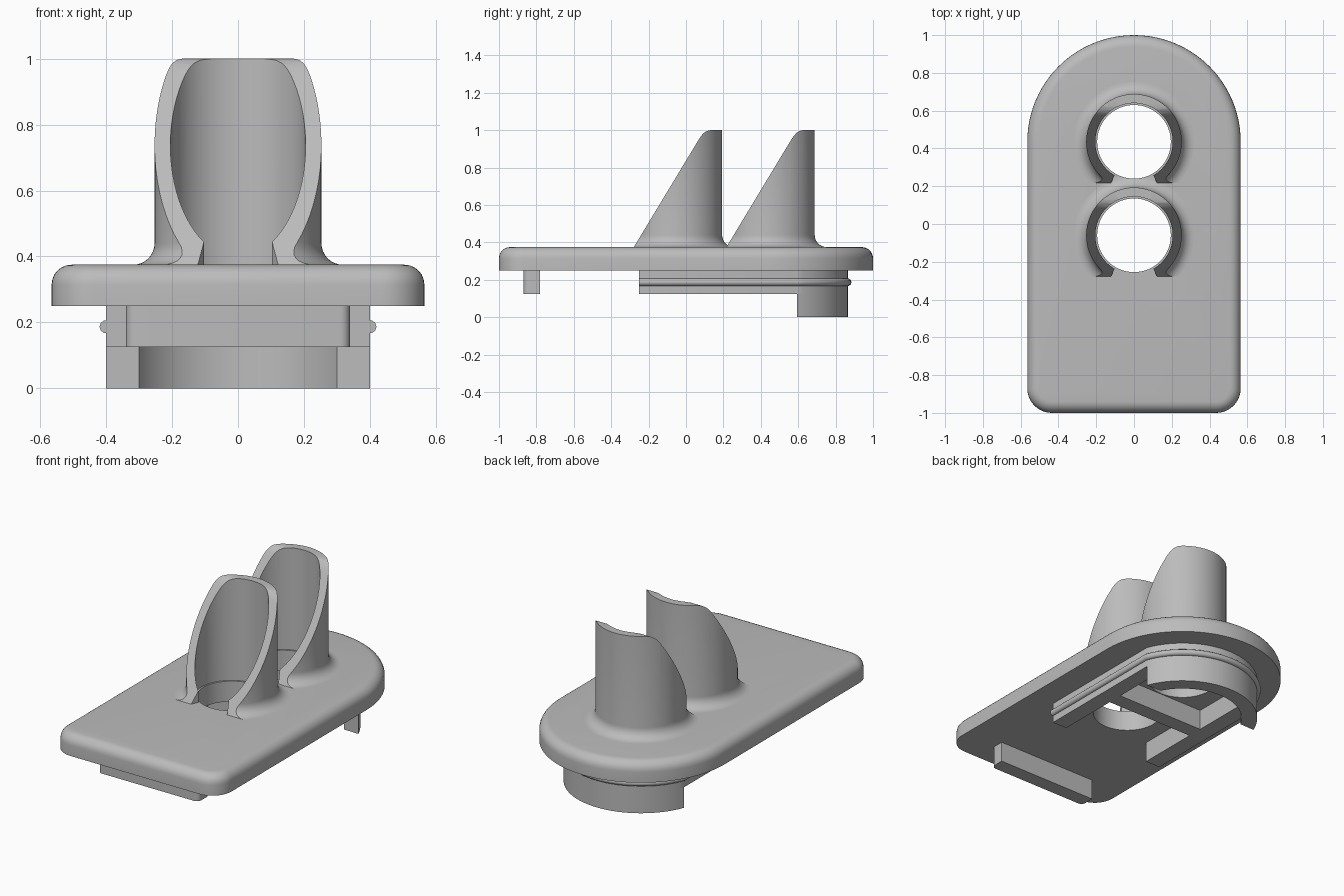
import bpy, bmesh, math
from mathutils import Vector

if "Cube" in bpy.data.objects:
    bpy.data.objects.remove(bpy.data.objects["Cube"], do_unlink=True)

grey = bpy.data.materials.new("plain grey")
grey.use_nodes = True
COLOUR = (0.5, 0.5, 0.5, 1)
grey.diffuse_color = COLOUR
grey.node_tree.nodes["Principled BSDF"].inputs["Base Color"].default_value = COLOUR

BACK_Y, FRONT_Y = 0.435, -0.06      # centres of the two holes
TOP, UNDER, RAIL_Z = 0.375, 0.25, 0.125


def add_object(name, bm):
    bmesh.ops.recalc_face_normals(bm, faces=bm.faces)
    mesh = bpy.data.meshes.new(name)
    bm.to_mesh(mesh)
    bm.free()
    mesh.materials.append(grey)
    obj = bpy.data.objects.new(name, mesh)
    bpy.context.collection.objects.link(obj)
    return obj


def prism(points, move):
    """Closed outline of 3D points, extruded by a vector."""
    bm = bmesh.new()
    face = bm.faces.new([bm.verts.new(p) for p in points])
    new = bmesh.ops.extrude_face_region(bm, geom=[face])["geom"]
    verts = [g for g in new if isinstance(g, bmesh.types.BMVert)]
    bmesh.ops.translate(bm, vec=Vector(move), verts=verts)
    bmesh.ops.recalc_face_normals(bm, faces=bm.faces)
    return bm


def slab(points, z0, z1):
    return prism([(x, y, z0) for x, y in points], (0, 0, z1 - z0))


def arc(cx, cy, r, a0, a1, n):
    angles = [math.radians(a0 + (a1 - a0) * i / n) for i in range(n + 1)]
    return [(cx + r * math.cos(a), cy + r * math.sin(a)) for a in angles]


def boolean(obj, cutter, operation):
    mod = obj.modifiers.new("cut", 'BOOLEAN')
    mod.operation, mod.solver, mod.object = operation, 'EXACT', cutter
    bpy.context.view_layer.objects.active = obj
    bpy.ops.object.modifier_apply(modifier=mod.name)
    bpy.data.objects.remove(cutter, do_unlink=True)


def smooth(obj, angle=30):
    bpy.ops.object.select_all(action='DESELECT')
    obj.select_set(True)
    bpy.context.view_layer.objects.active = obj
    bpy.ops.object.shade_smooth_by_angle(angle=math.radians(angle))


def hole_cutter(y):
    return add_object("hole_cutter", slab(arc(0, y, 0.195, 0, 354.375, 63), 0.2, 0.4))


# Base plate: round back, small front corners, softened top edge
W, C = 0.565, 0.13
outline = (arc(0, BACK_Y, W, 0, 180, 48)
           + arc(C - W, C - 1, C, 180, 270, 10)
           + arc(W - C, C - 1, C, 270, 360, 10))
bm = slab(outline, UNDER, TOP)
rim = [e for e in bm.edges if all(v.co.z > TOP - 0.001 for v in e.verts)]
bmesh.ops.bevel(bm, geom=rim, offset=0.06, segments=6, profile=0.5, affect='EDGES')
plate = add_object("base_plate", bm)
for y in (BACK_Y, FRONT_Y):
    boolean(plate, hole_cutter(y), 'DIFFERENCE')
smooth(plate)


# Upright half tubes: flared foot, slanted front, narrow slot at the base
def make_tube(name, cy):
    r_in, r_out, flare = 0.205, 0.253, 0.065
    foot = arc(r_out + flare, TOP + flare, flare, 270, 180, 8)
    profile = [(r_in, TOP - 0.01), (r_out + flare, TOP - 0.01)] + foot
    profile += [(r_out, 1), (r_in, 1)]
    bm = bmesh.new()
    verts = [bm.verts.new((r, 0, z)) for r, z in profile]
    edges = [bm.edges.new((a, b)) for a, b in zip(verts, verts[1:] + verts[:1])]
    bmesh.ops.spin(bm, geom=verts + edges, cent=(0, 0, 0), axis=(0, 0, 1),
                   angle=math.tau, steps=72)
    bmesh.ops.remove_doubles(bm, verts=bm.verts, dist=1e-5)
    bmesh.ops.translate(bm, vec=(0, cy, 0), verts=bm.verts)
    tube = add_object(name, bm)
    side = [(-0.231, 0.355), (0.125, 0.945), (0.14, 0.968), (0.155, 0.985),
            (0.172, 0.996), (0.19, 1.0), (0.4, 1.0), (0.4, 0.355)]
    keep = prism([(-0.5, cy + y, z) for y, z in side], (1, 0, 0))
    boolean(tube, add_object("slant_keeper", keep), 'INTERSECT')
    slot = [(-0.14, cy - 0.26), (0.14, cy - 0.26), (0.1, cy - 0.17), (-0.1, cy - 0.17)]
    boolean(tube, add_object("slot_cutter", slab(slot, 0.3, 1.1)), 'DIFFERENCE')
    return tube


front_tube = make_tube("front_tube", FRONT_Y)
boolean(front_tube, hole_cutter(BACK_Y), 'DIFFERENCE')
back_tube = make_tube("back_tube", BACK_Y)
for tube in (front_tube, back_tube):
    smooth(tube)


# Underside rail in a U shape, and the deeper curved skirt at its back
def rail_arc(half, r):
    a = math.degrees(math.acos(half / r))
    return arc(0, BACK_Y, r, a, 180 - a, 32)


def rail_path(half, r, y0=-0.25):
    return [(half, y0)] + rail_arc(half, r) + [(-half, y0)]


OUTER, INNER = (0.4, 0.43), (0.3, 0.34)
rail = add_object("under_rail", slab(rail_path(*OUTER) + rail_path(*INNER)[::-1],
                                     RAIL_Z, UNDER))
skirt = add_object("back_skirt", slab(rail_arc(*OUTER) + rail_arc(*INNER)[::-1],
                                      0, RAIL_Z))
smooth(rail)
smooth(skirt)

# Snap ridge running round the outside of the rail
curve = bpy.data.curves.new("snap_ridge", 'CURVE')
curve.dimensions = '3D'
curve.bevel_depth, curve.bevel_resolution, curve.use_fill_caps = 0.02, 3, True
path = rail_path(*OUTER)
spline = curve.splines.new('POLY')
spline.points.add(len(path) - 1)
for point, (x, y) in zip(spline.points, path):
    point.co = (x, y, 0.187, 1)
curve.materials.append(grey)
ridge = bpy.data.objects.new("snap_ridge", curve)
bpy.context.collection.objects.link(ridge)

# Cross bar between the holes, and the locating block at the front
bar = [(-0.31, 0.14), (0.31, 0.14), (0.31, 0.235), (-0.31, 0.235)]
add_object("cross_bar", slab(bar, RAIL_Z, UNDER))
R = 0.03
block = (arc(R - 0.34, R - 0.87, R, 180, 270, 6) + arc(0.34 - R, R - 0.87, R, 270, 360, 6)
         + [(0.34, -0.78), (-0.34, -0.78)])
smooth(add_object("front_block", slab(block, RAIL_Z, UNDER)))
